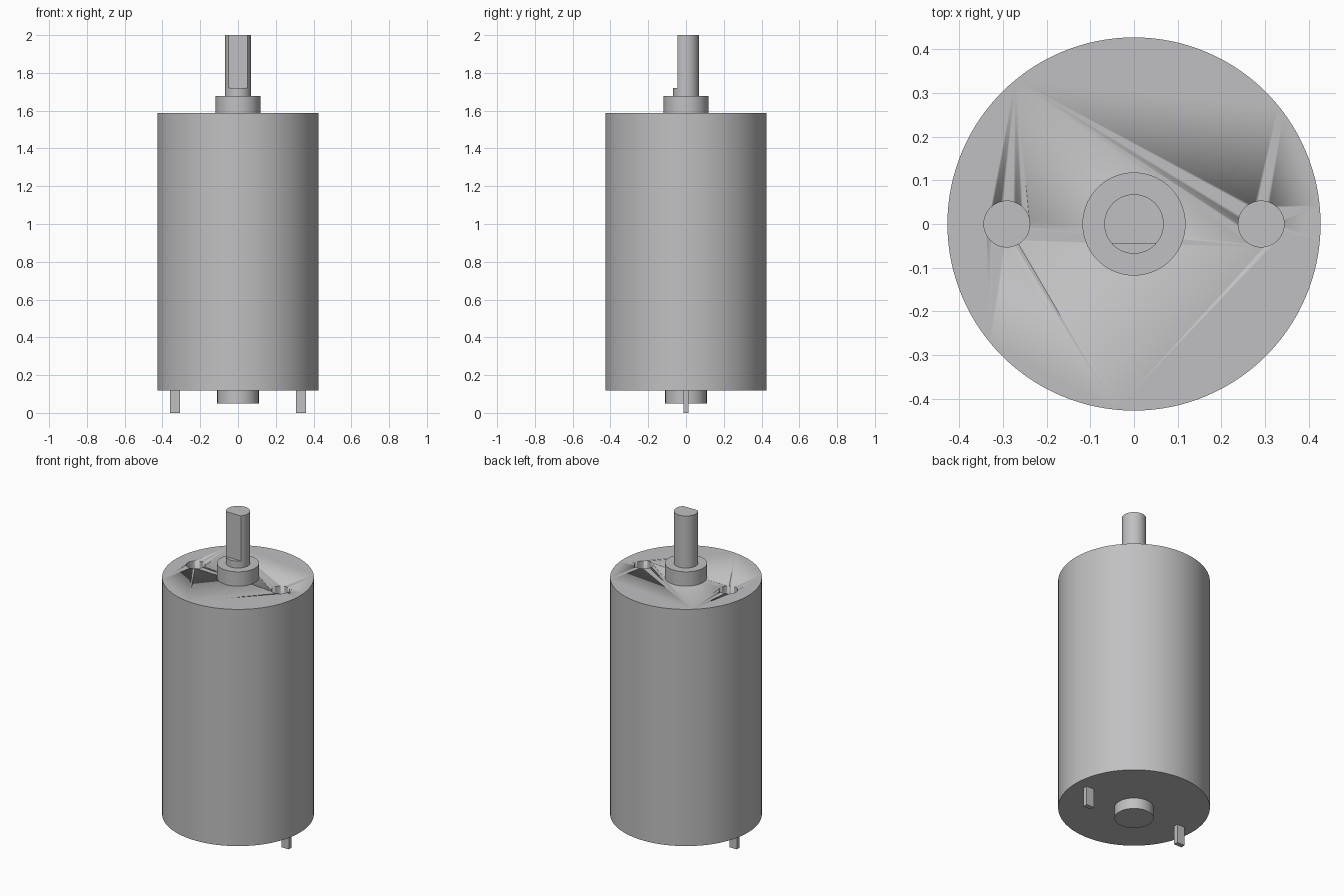
import bpy, bmesh, math

if "Cube" in bpy.data.objects:
    bpy.data.objects.remove(bpy.data.objects["Cube"])

metal = bpy.data.materials.new("grey metal")
metal.diffuse_color = (0.53, 0.53, 0.54, 1)
metal.use_nodes = True
metal.node_tree.nodes["Principled BSDF"].inputs["Base Color"].default_value = metal.diffuse_color


def finish(ob, name):
    ob.name = name
    ob.data.materials.append(metal)
    return ob


def cylinder(name, r, z0, z1, x=0, sides=96):
    bpy.ops.mesh.primitive_cylinder_add(vertices=sides, radius=r, depth=z1 - z0,
                                        location=(x, 0, (z0 + z1) / 2))
    ob = finish(bpy.context.object, name)
    bpy.ops.object.shade_smooth_by_angle(angle=math.radians(30))
    return ob


def box(name, x0, x1, y0, y1, z0, z1):
    bpy.ops.mesh.primitive_cube_add(size=1, location=((x0 + x1) / 2, (y0 + y1) / 2, (z0 + z1) / 2))
    ob = finish(bpy.context.object, name)
    ob.scale = (x1 - x0, y1 - y0, z1 - z0)
    return ob


def cut(target, cutter):
    bpy.context.view_layer.objects.active = target
    mod = target.modifiers.new("cut", 'BOOLEAN')
    mod.operation = 'DIFFERENCE'
    mod.solver = 'EXACT'
    mod.object = cutter
    bpy.ops.object.modifier_apply(modifier=mod.name)
    bpy.data.objects.remove(cutter)


# Motor can with two blind mounting holes
body = cylinder("motor_body", 0.427, 0.118, 1.588, sides=128)
for s in (-1, 1):
    cut(body, cylinder("hole_cutter", 0.0525, 1.478, 1.7, x=0.291 * s, sides=48))

# Bearing bosses at both ends
cylinder("front_bearing", 0.118, 1.588, 1.677)
cylinder("rear_bearing", 0.11, 0.05, 0.118)

# Output shaft with a flat on the front
shaft = cylinder("shaft", 0.068, 1.677, 2.0, sides=64)
cut(shaft, box("flat_cutter", -0.2, 0.2, -0.2, -0.045, 1.72, 2.1))

# Electrical terminals
for s, side in ((-1, "left"), (1, "right")):
    box(side + "_terminal", 0.333 * s - 0.026, 0.333 * s + 0.026, -0.014, 0.014, 0, 0.118)
